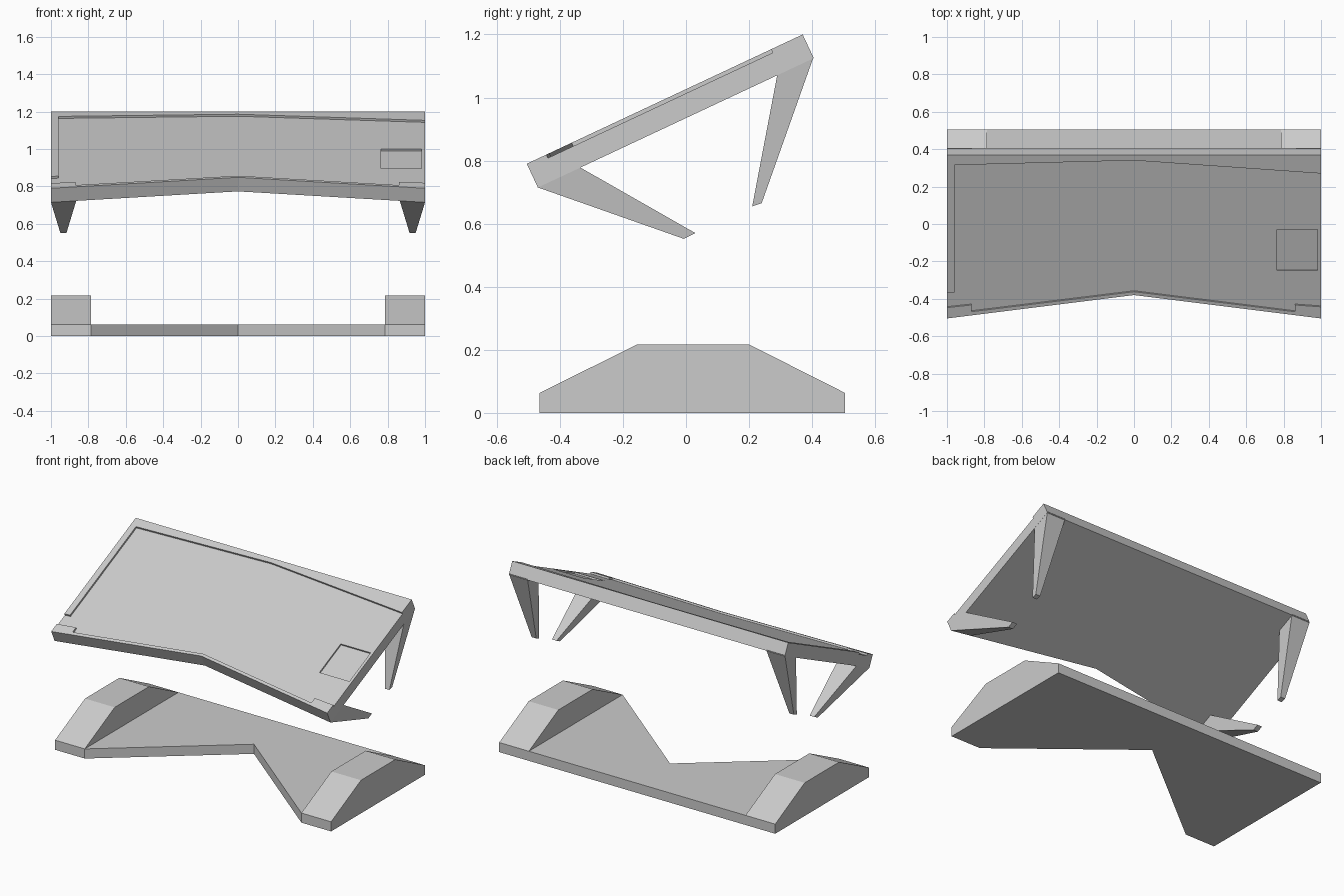
import bpy, bmesh
from mathutils import Vector

if "Cube" in bpy.data.objects:
    bpy.data.objects.remove(bpy.data.objects["Cube"])

SLOPE = Vector((0.906, 0.424))          # cos, sin of the tilted deck
THICK = 0.083


def make(name, verts, faces):
    me = bpy.data.meshes.new(name)
    me.from_pydata([tuple(v) for v in verts], [], faces)
    bm = bmesh.new()
    bm.from_mesh(me)
    bmesh.ops.recalc_face_normals(bm, faces=bm.faces)
    bm.to_mesh(me)
    bm.free()
    ob = bpy.data.objects.new(name, me)
    bpy.context.collection.objects.link(ob)
    return ob


def loft(name, a, b):
    """Closed solid between two matching loops."""
    n = len(a)
    faces = [list(range(n)), list(range(n, 2 * n))]
    faces += [[i, (i + 1) % n, n + (i + 1) % n, n + i] for i in range(n)]
    return make(name, list(a) + list(b), faces)


def deck(x, y, d=0.0):
    """Point d below the deck's top plane, y measured on that plane."""
    return (x, y + d * SLOPE[1], 0.79 + 0.4686 * (y + 0.505) - d * SLOPE[0])


def deck_prism(name, outline, d0, d1):
    return loft(name, [deck(x, y, d0) for x, y in outline],
                [deck(x, y, d1) for x, y in outline])


def cut(ob, cutter):
    cutter.hide_render = True
    m = ob.modifiers.new("cut", 'BOOLEAN')
    m.operation, m.solver, m.object = 'DIFFERENCE', 'EXACT', cutter
    bpy.context.view_layer.objects.active = ob
    bpy.ops.object.modifier_apply(modifier=m.name)
    bpy.data.objects.remove(cutter)


# tilted deck with a shallow V front edge
top = deck_prism("deck", [(-1, -0.505), (0, -0.38), (1, -0.505), (1, 0.37), (-1, 0.37)], 0, THICK)

# recessed top panel, open at the right edge and at a notch on the left
panel = [(-0.96, -0.367), (-0.96, 0.315), (0, 0.34), (1.1, 0.263), (1.1, -0.45),
         (0.86, -0.433), (0.86, -0.469), (0, -0.362), (-0.87, -0.469),
         (-0.87, -0.433), (-1.1, -0.458), (-1.1, -0.374)]
cut(top, deck_prism("panel_cutter", panel, -0.1, 0.012))

# small square pocket
pocket = [(0.765, -0.255), (0.982, -0.255), (0.982, -0.035), (0.765, -0.035)]
cut(top, deck_prism("pocket_cutter", pocket, -0.1, 0.022))

# tapered legs under the deck corners
for s, side in ((-1, "left"), (1, "right")):
    root = [(s, -0.47, 0.715), (s, -0.335, 0.778), (s * 0.865, -0.335, 0.778), (s * 0.865, -0.453, 0.723)]
    tip = [(s * 0.95, -0.007, 0.552), (s * 0.95, 0.03, 0.57), (s * 0.917, 0.03, 0.57), (s * 0.917, -0.007, 0.552)]
    loft("front_leg_" + side, root, tip)
    root = [(s, 0.405, 1.13), (s, 0.29, 1.075), (s * 0.865, 0.29, 1.075), (s * 0.865, 0.405, 1.13)]
    tip = [(s * 0.95, 0.24, 0.665), (s * 0.95, 0.21, 0.655), (s * 0.917, 0.21, 0.655), (s * 0.917, 0.24, 0.665)]
    loft("back_leg_" + side, root, tip)

# base: two end blocks joined by a thin V-fronted plate
prof = [(-0.465, 0), (-0.465, 0.063), (-0.155, 0.217), (0.2, 0.217), (0.505, 0.063), (0.505, 0)]
verts, faces = [], []
for s in (-1, 1):
    o = len(verts)
    verts += [(s, y, z) for y, z in prof] + [(s * 0.785, y, z) for y, z in prof[:5]]
    faces.append([o + i for i in range(6)])                       # outer end
    faces += [[o + i, o + i + 1, o + i + 7, o + i + 6] for i in range(4)]
    faces.append([o + i for i in (7, 8, 9, 10)])                  # inner side
    faces.append([o + 6, o + 7, 23, 22])                          # V wall
verts += [(0, 0.165, 0), (0, 0.165, 0.063)]
faces += [[7, 23, 18, 21, 10],                                    # plate top
          [0, 6, 22, 17, 11, 16, 5],                              # underside
          [5, 16, 15, 21, 10, 4]]                                 # back
make("base", verts, faces)
